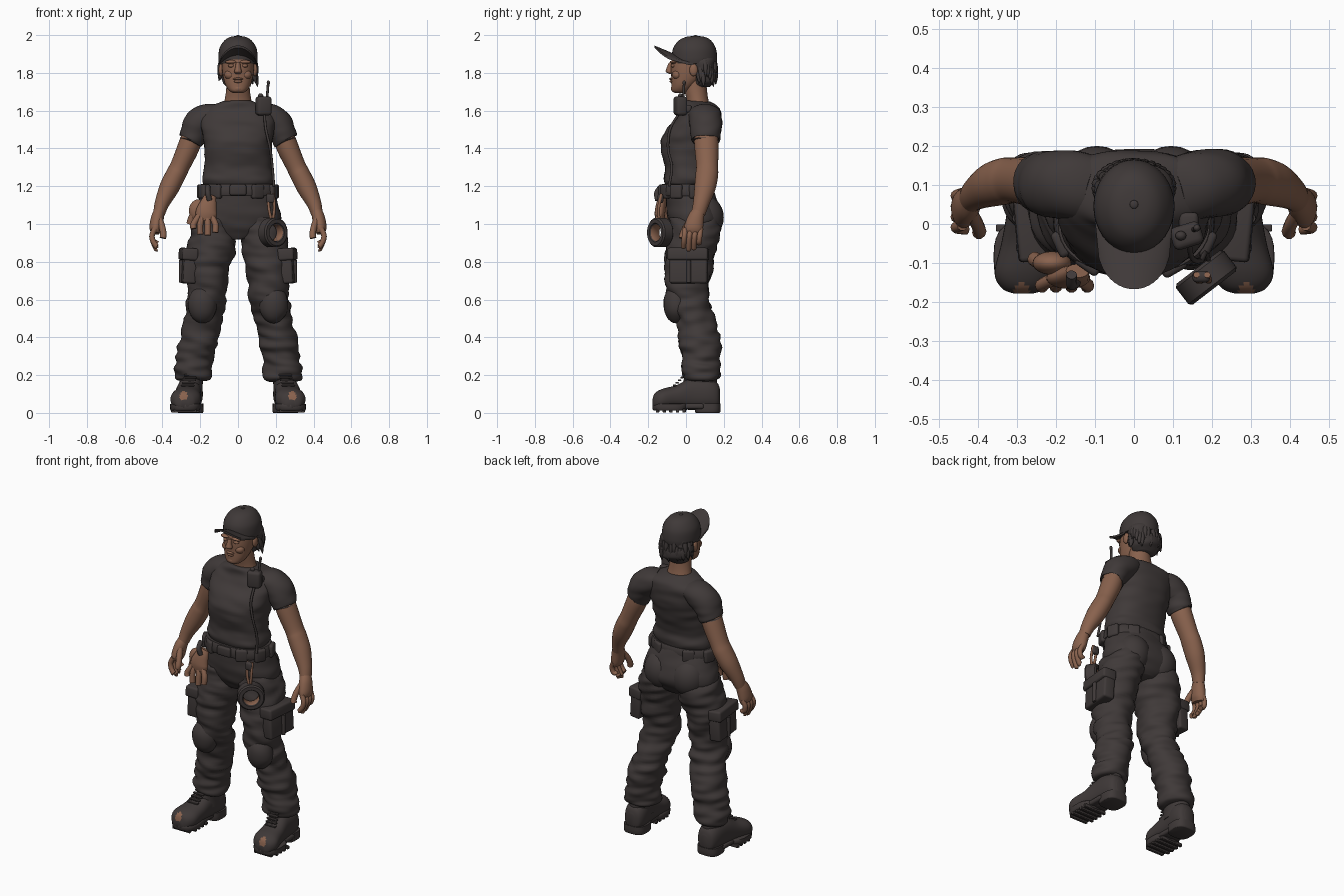
import bpy, bmesh, math, random
from mathutils import Vector, Matrix, noise

random.seed(4)
if "Cube" in bpy.data.objects:
    bpy.data.objects.remove(bpy.data.objects["Cube"])
X, Y, Z = Vector((1, 0, 0)), Vector((0, 1, 0)), Vector((0, 0, 1))


def material(name, colour):
    m = bpy.data.materials.new(name)
    m.use_nodes = True
    m.diffuse_color = colour
    m.node_tree.nodes["Principled BSDF"].inputs["Base Color"].default_value = colour
    return m


CLOTH = material("charcoal", (0.050, 0.041, 0.040, 1))
SKIN = material("warm_brown", (0.25, 0.122, 0.075, 1))


def finish(name, bm, mat, folds=0, rule=None, angle=50):
    """Turn a bmesh into an object, with optional cloth folds and a skin-colour rule."""
    bmesh.ops.recalc_face_normals(bm, faces=bm.faces)
    bm.normal_update()
    if folds:
        shifts = [noise.noise(Vector((v.co.x * 9 + v.co.z * 8, v.co.y * 9, v.co.z * 24))) for v in bm.verts]
        for v, shift in zip(bm.verts, shifts):
            v.co += v.normal * shift * folds
    for f in bm.faces:
        f.material_index = int(bool(rule and rule(f.calc_center_median())))
    mesh = bpy.data.meshes.new(name)
    bm.to_mesh(mesh)
    bm.free()
    mesh.materials.append(mat)
    mesh.materials.append(SKIN)
    ob = bpy.data.objects.new(name, mesh)
    bpy.context.collection.objects.link(ob)
    bpy.ops.object.select_all(action="DESELECT")
    ob.select_set(True)
    bpy.context.view_layer.objects.active = ob
    bpy.ops.object.shade_smooth_by_angle(angle=math.radians(angle))
    return ob


def spline(rows, steps):
    """Smoothly resample rows of numbers."""
    out = []
    for i in range(len(rows) - 1):
        a, b, c, d = (rows[max(0, min(len(rows) - 1, i + k))] for k in (-1, 0, 1, 2))
        for s in range(steps):
            t = s / steps
            out.append([q + t / 2 * (r - p + t * (2 * p - 5 * q + 4 * r - e + t * (3 * (q - r) + e - p)))
                        for p, q, r, e in zip(a, b, c, d)])
    return out + [list(rows[-1])]


def tube(name, rows, mat, side=1, axes=None, sides=28, steps=6, power=2, **extra):
    """Loft ellipses (x, y, z, width, depth); fixed section axes or following the path."""
    pts = spline(rows, steps)
    bm, rings = bmesh.new(), []
    for i, (x, y, z, w, d) in enumerate(pts):
        if axes:
            u, v = axes
        else:
            t = (Vector(pts[min(i + 1, len(pts) - 1)][:3]) - Vector(pts[max(i - 1, 0)][:3])).normalized()
            u = Y.cross(t).normalized()
            v = t.cross(u)
        ring = []
        for k in range(sides):
            a = math.tau * k / sides
            c, s = (math.copysign(abs(f) ** (2 / power), f) for f in (math.cos(a), math.sin(a)))
            p = Vector((x, y, z)) + u * c * max(w, 0.001) + v * s * max(d, 0.001)
            ring.append(bm.verts.new((p.x * side, p.y, p.z)))
        rings.append(ring)
    for lo, hi in zip(rings, rings[1:]):
        for k in range(sides):
            n = (k + 1) % sides
            bm.faces.new((lo[k], lo[n], hi[n], hi[k]))
    bm.faces.new(rings[0])
    bm.faces.new(rings[-1])
    return finish(name, bm, mat, **extra)


def ball(name, at, size, mat, side=1, **extra):
    bm = bmesh.new()
    place = Matrix.Translation((at[0] * side, at[1], at[2])) @ Matrix.Diagonal((*size, 1))
    bmesh.ops.create_uvsphere(bm, u_segments=24, v_segments=14, radius=1, matrix=place)
    return finish(name, bm, mat, **extra)


def box(name, at, size, mat, side=1, turn=0, lean=0, bevel=0.012):
    bm = bmesh.new()
    place = (Matrix.Translation((at[0] * side, at[1], at[2])) @ Matrix.Rotation(turn * side, 4, "Z")
             @ Matrix.Rotation(lean * side, 4, "Y") @ Matrix.Diagonal((*size, 1)))
    bmesh.ops.create_cube(bm, size=1, matrix=place)
    bmesh.ops.bevel(bm, geom=bm.edges[:], offset=bevel, segments=3, profile=0.5, affect="EDGES")
    return finish(name, bm, mat, angle=40)


def strand(name, points, radius, mat, side=1):
    return tube(name, [(*p, radius, radius) for p in points], mat, side, sides=10)


FLAT, ALONG = (X, Y), (X, Z)

# Shirt and trouser seat
tube("shirt", [(0, .01, 1.2, .175, .118), (0, .01, 1.235, .192, .128), (0, .01, 1.3, .177, .122),
               (0, .015, 1.4, .178, .148), (0, .033, 1.48, .19, .15), (0, .068, 1.56, .2, .12),
               (0, .078, 1.61, .165, .1), (0, .06, 1.645, .09, .075), (0, .055, 1.65, .076, .06)],
     CLOTH, axes=FLAT, sides=48, power=2.3, folds=.007)
tube("trouser_seat", [(0, .04, .92, .07, .09), (0, .045, .96, .19, .12), (0, .05, 1.02, .232, .145),
                      (0, .035, 1.1, .215, .14), (0, .01, 1.21, .18, .12)],
     CLOTH, axes=FLAT, sides=40, power=2.2, folds=.006)
# Belt with pouches
tube("belt", [(0, .005, 1.15, .2, .133), (0, .005, 1.155, .207, .14), (0, .005, 1.205, .2, .136),
              (0, .005, 1.21, .19, .128)], CLOTH, axes=FLAT, sides=40, steps=2, power=2.3)
box("belt_buckle", (0, -.135, 1.18), (.09, .025, .058), CLOTH)
for i, a in enumerate((20, 60, 120, 160, 205, 235, 300, 335)):
    a = math.radians(a)
    box(f"belt_pouch_{i + 1}", (.205 * math.cos(a), .005 + .132 * math.sin(a), 1.172),
        (.035, .07, .075), CLOTH, turn=a)

# Head
tube("neck", [(0, .07, 1.6, .085, .065), (0, .06, 1.66, .07, .058), (0, .05, 1.72, .062, .06),
              (0, .045, 1.8, .06, .06)], SKIN, axes=FLAT)
tube("head", [(0, -.032, 1.693, .025, .025), (0, -.028, 1.705, .046, .048), (0, -.012, 1.735, .066, .066),
              (0, .01, 1.78, .079, .088), (0, .025, 1.83, .085, .105), (0, .035, 1.9, .085, .105)],
     SKIN, axes=FLAT, sides=32, power=2.2)
tube("nose", [(0, -.078, 1.855, .011, .012), (0, -.085, 1.83, .014, .016), (0, -.088, 1.806, .02, .019),
              (0, -.08, 1.795, .012, .008)], SKIN, axes=FLAT)
ball("upper_lip", (0, -.077, 1.768), (.026, .012, .007), SKIN)
ball("lower_lip", (0, -.075, 1.755), (.022, .012, .008), SKIN)
ball("chin", (0, -.06, 1.717), (.028, .02, .02), SKIN)
for s, tag in ((1, "left"), (-1, "right")):
    ball(f"{tag}_brow", (.037, -.065, 1.858), (.032, .02, .01), SKIN, s)
    ball(f"{tag}_eyelid", (.035, -.067, 1.838), (.017, .013, .01), SKIN, s)
    ball(f"{tag}_cheek", (.042, -.045, 1.79), (.03, .028, .026), SKIN, s)
    ball(f"{tag}_ear", (.09, .04, 1.815), (.013, .022, .033), SKIN, s)

# Hair with loose tufts
tube("hair", [(0, .09, 1.725, .05, .04), (0, .098, 1.75, .08, .058), (0, .1, 1.8, .093, .066),
              (0, .085, 1.88, .092, .075)], CLOTH, axes=FLAT, folds=.018)
for i in range(22):
    a = math.radians(-25 + 230 * i / 21)
    x, y, z = .088 * math.cos(a), .09 + .062 * math.sin(a), random.uniform(1.76, 1.83)
    drop = random.uniform(.03, .05)
    tube(f"hair_tuft_{i + 1}", [(x, y, z + .04, .014, .014), (x * 1.1, y + .005, z, .013, .013),
                                (x * 1.18, y + .006, z - drop, .002, .002)], CLOTH, sides=8, steps=3)

# Cap
tube("cap_crown", [(0, .045, 1.85, .101, .117), (0, .045, 1.88, .104, .12), (0, .045, 1.93, .098, .113),
                   (0, .047, 1.97, .073, .087), (0, .05, 1.99, .042, .05), (0, .05, 1.996, .002, .002)],
     CLOTH, axes=FLAT, sides=36)
ball("cap_button", (0, .05, 1.995), (.011, .011, .005), CLOTH)
bm = bmesh.new()
bmesh.ops.create_grid(bm, x_segments=20, y_segments=8, size=1)
for v in bm.verts:
    u, t = v.co.x, (v.co.y + 1) / 2
    arc = math.sqrt(max(0, 1 - u * u))
    back, front = .04 - .1 * arc, .01 - .177 * arc ** .7
    v.co = (u * .1, back + (front - back) * t, 1.9 + .045 * t * arc - .045 * u * u)
bmesh.ops.solidify(bm, geom=bm.faces[:], thickness=.012)
finish("cap_brim", bm, CLOTH)

for s, tag in ((1, "left"), (-1, "right")):
    # Sleeve, arm and hand
    tube(f"{tag}_sleeve", [(.11, .085, 1.575, .06, .085), (.165, .1, 1.56, .078, .088),
                           (.212, .103, 1.525, .08, .085), (.236, .103, 1.475, .072, .08),
                           (.247, .103, 1.445, .066, .074), (.246, .103, 1.45, .05, .06)],
         CLOTH, s, folds=.006)
    tube(f"{tag}_arm", [(.235, .103, 1.5, .05, .06), (.257, .108, 1.42, .058, .064),
                        (.305, .112, 1.31, .052, .058), (.33, .11, 1.26, .053, .06),
                        (.365, .1, 1.19, .052, .056), (.402, .08, 1.11, .039, .043),
                        (.418, .065, 1.055, .031, .037)], SKIN, s)
    tube(f"{tag}_palm", [(.417, .066, 1.065, .03, .035), (.427, .052, 1.03, .034, .044),
                         (.436, .04, .98, .033, .05), (.438, .035, .95, .022, .045)], SKIN, s)
    for i in range(4):
        y, tip = .078 - i * .027, (.9, .878, .872, .885)[i]
        strand(f"{tag}_finger_{i + 1}", [(.44, y, .975), (.455, y - .005, .94), (.45, y - .008, .91),
                                        (.434, y - .01, tip), (.43, y - .01, tip - .004)], .0145, SKIN, s)
    strand(f"{tag}_thumb", [(.418, .03, 1.03), (.402, 0, .985), (.395, -.018, .945), (.398, -.022, .925)],
           .017, SKIN, s)

    # Trouser leg, buttock, knee pad and cargo pocket
    tube(f"{tag}_trouser_leg", [(.118, .045, 1.03, .1, .13), (.128, .045, .97, .122, .14),
                                (.143, .03, .88, .128, .13), (.158, .015, .78, .118, .128),
                                (.163, .008, .67, .105, .113), (.17, .015, .58, .106, .108),
                                (.19, .055, .48, .098, .1), (.212, .072, .38, .103, .108),
                                (.228, .078, .29, .1, .1), (.236, .08, .23, .103, .1),
                                (.238, .08, .185, .094, .094), (.24, .08, .17, .07, .075)],
         CLOTH, s, axes=FLAT, sides=36, steps=8, folds=.018)
    ball(f"{tag}_buttock", (.095, .1, 1.035), (.1, .1, .115), CLOTH, s)
    ball(f"{tag}_knee_pad", (.188, -.05, .575), (.078, .07, .1), CLOTH, s, folds=.004)
    box(f"{tag}_cargo_pocket", (.262, .015, .765), (.07, .2, .16), CLOTH, s, turn=-.1, lean=-.06)
    box(f"{tag}_pocket_flap", (.262, .012, .84), (.086, .215, .065), CLOTH, s, turn=-.1, lean=-.06)
    strand(f"{tag}_pocket_pleat", [(.3, .015, .69), (.301, .015, .75), (.3, .015, .81)], .012, CLOTH, s)

    # Boot, with a worn toe
    tube(f"{tag}_boot_foot", [(.283, -.178, .05, .025, .02), (.282, -.165, .062, .056, .042),
                              (.278, -.125, .072, .079, .055), (.268, -.05, .085, .072, .062),
                              (.26, .03, .1, .066, .085), (.252, .12, .1, .066, .085),
                              (.25, .165, .09, .052, .07), (.25, .18, .085, .025, .04)],
         CLOTH, s, axes=ALONG, sides=36, steps=8, power=2.3,
         rule=lambda c: c.y < -.115 and c.z > .05 and math.hypot((abs(c.x) - .288) / .021, (c.z - .087) / .028) < 1)
    tube(f"{tag}_boot_shaft", [(.253, .07, .1, .066, .095), (.248, .075, .16, .062, .09),
                               (.24, .08, .24, .07, .08)], CLOTH, s, axes=FLAT)
    tube(f"{tag}_boot_sole", [(.28, -.085, .012, .075, .085), (.279, -.085, .02, .08, .092),
                              (.279, -.085, .046, .08, .093), (.279, -.085, .05, .07, .085)],
         CLOTH, s, axes=FLAT, steps=2, power=2.6)
    tube(f"{tag}_boot_heel", [(.252, .115, 0, .065, .062), (.252, .115, .008, .069, .068),
                              (.252, .115, .05, .068, .068)], CLOTH, s, axes=FLAT, steps=2, power=3)
    box(f"{tag}_boot_shank", (.266, .025, .035), (.12, .14, .03), CLOTH, s)
    for i in range(5):
        box(f"{tag}_tread_{i + 1}", (.279, -.15 + i * .035, .012), (.15 - .03 * (i == 0), .018, .02), CLOTH, s,
            bevel=.004)
        box(f"{tag}_boot_lace_{i + 1}", (.266 - i * .004, -.06 + i * .013, .145 + i * .014),
            (.07, .018, .009), CLOTH, s, bevel=.003)

# Shoulder radio and cord
box("radio_body", (.135, -.03, 1.625), (.08, .06, .1), CLOTH, turn=.3, bevel=.016)
box("radio_clip", (.14, .005, 1.61), (.05, .05, .04), CLOTH)
strand("radio_antenna", [(.153, -.015, 1.66), (.157, -.012, 1.71), (.16, -.01, 1.745)], .007, CLOTH)
ball("antenna_tip", (.161, -.01, 1.748), (.009, .009, .012), CLOTH)
ball("radio_knob", (.12, -.03, 1.678), (.014, .012, .014), CLOTH)
strand("radio_cord", [(.14, -.04, 1.58), (.148, -.085, 1.5), (.17, -.095, 1.4), (.182, -.075, 1.3),
                      (.19, -.09, 1.2)], .007, CLOTH)

# Tape roll hanging from a strap
axis = Vector((.61, -.79, 0))
across, middle = axis.cross(Z), Vector((.185, -.137, .955))
bm, loops = bmesh.new(), []
for r, h in ((.07, -.034), (.078, -.026), (.078, .026), (.07, .034), (.05, .034), (.045, .028), (.045, -.028), (.05, -.034)):
    loops.append([bm.verts.new(middle + axis * h + (across * math.cos(a) + Z * math.sin(a)) * r)
                  for a in (math.tau * k / 32 for k in range(32))])
for j, lo in enumerate(loops):
    hi = loops[(j + 1) % len(loops)]
    for k in range(32):
        bm.faces.new((lo[k], lo[k - 1], hi[k - 1], hi[k]))


def inner(c):
    off = c - middle
    return (off - axis * off.dot(axis)).length < .047


finish("tape_roll", bm, CLOTH, rule=inner, angle=40)
for i, x in enumerate((.16, .188)):
    strand(f"roll_strap_{i + 1}", [(x, -.13, 1.16), (x + .004, -.145, 1.08), (.182, -.14, 1.0)], .008, SKIN)
box("strap_clip", (.172, -.135, 1.135), (.045, .03, .05), CLOTH)

# Work gloves clipped to the belt
tube("glove_palm", [(-.145, -.12, 1.15, .03, .018), (-.155, -.13, 1.115, .042, .025),
                    (-.168, -.138, 1.06, .056, .028), (-.165, -.14, 1.02, .05, .022)], SKIN)
for i, (x, z) in enumerate(((-.235, .975), (-.2, .945), (-.16, .94), (-.12, .955))):
    strand(f"glove_finger_{i + 1}", [(-.17 + (x + .17) * .5, -.14, 1.05), (x, -.155, 1.0), (x, -.16, z)], .0165, SKIN)
strand("glove_thumb", [(-.19, -.12, 1.08), (-.235, -.1, 1.05), (-.255, -.09, 1.0)], .019, SKIN)
ball("second_glove", (-.21, -.1, 1.07), (.05, .03, .06), SKIN)
strand("glove_clip", [(-.16, -.13, 1.2), (-.16, -.155, 1.165), (-.15, -.15, 1.125)], .014, CLOTH)
